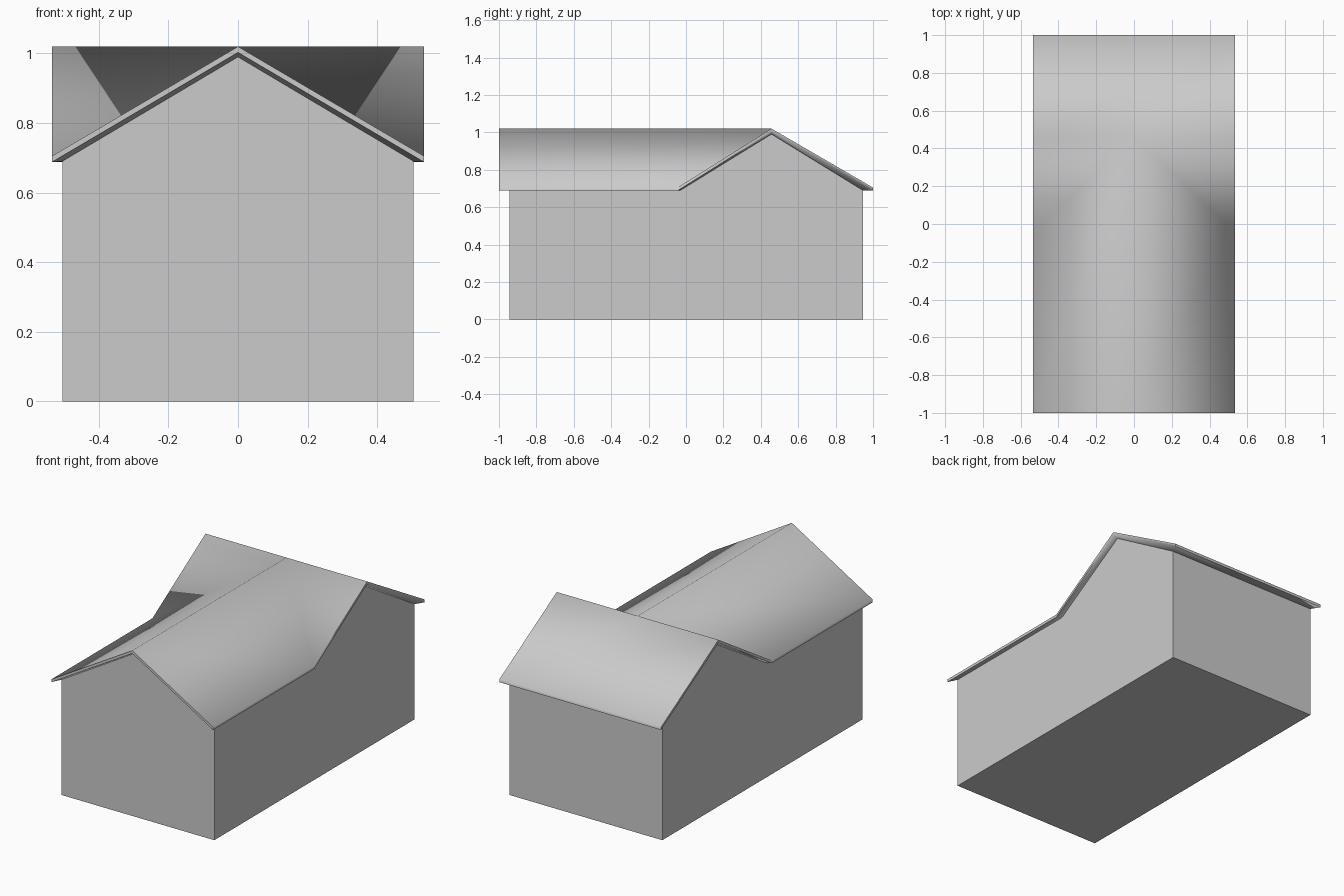
import bpy
import bmesh
import math

cube = bpy.data.objects.get("Cube")
if cube:
    bpy.data.objects.remove(cube, do_unlink=True)

grey = bpy.data.materials.new("plain grey")
grey.use_nodes = True
colour = (0.6, 0.6, 0.6, 1)
grey.diffuse_color = colour
grey.node_tree.nodes["Principled BSDF"].inputs["Base Color"].default_value = colour

CROSS_RIDGE = 0.457


def outline(half_x, half_y, valley_y, eave, ridge):
    """Outline of a front gable joined to a cross gable, anticlockwise."""
    right = [(half_x, -half_y, eave), (half_x, valley_y, eave),
             (half_x, CROSS_RIDGE, ridge), (half_x, half_y, eave)]
    left = [(-x, y, z) for x, y, z in reversed(right)]
    return [(0, -half_y, ridge)] + right + left


def ring(bm, points):
    return [bm.verts.new(p) for p in points]


def bridge(bm, upper, lower):
    for i in range(len(upper)):
        j = (i + 1) % len(upper)
        bm.faces.new((upper[i], lower[i], lower[j], upper[j]))


def finish(bm, name, angle=None):
    bmesh.ops.recalc_face_normals(bm, faces=bm.faces)
    mesh = bpy.data.meshes.new(name)
    bm.to_mesh(mesh)
    bm.free()
    mesh.materials.append(grey)
    obj = bpy.data.objects.new(name, mesh)
    bpy.context.collection.objects.link(obj)
    if angle:
        bpy.ops.object.select_all(action='DESELECT')
        obj.select_set(True)
        bpy.context.view_layer.objects.active = obj
        bpy.ops.object.shade_smooth_by_angle(angle=math.radians(angle))
    return obj


roof_line = outline(0.535, 1.0, -0.045, 0.705, 1.02)
wall_line = outline(0.505, 0.945, -0.03, 0.69, 0.99)

# Walls: gabled shell down to a flat floor
bm = bmesh.new()
top = ring(bm, wall_line)
base = ring(bm, [(x, y, 0) for x, y, z in wall_line])
bridge(bm, top, base)
bm.faces.new(base)
finish(bm, "walls")

# Roof: two crossing gables, a thin rim and soffits back to the walls
bm = bmesh.new()
edge = ring(bm, roof_line)
fc, fr, vr, rr, br, bl, rl, vl, fl = edge
middle = bm.verts.new((0, CROSS_RIDGE, 1.02))
for face in ((fl, fc, middle, vl), (fc, fr, vr, middle), (vr, rr, middle),
             (rr, br, bl, rl, middle), (rl, vl, middle)):
    bm.faces.new(face)
rim = ring(bm, [(x, y, z - 0.017) for x, y, z in roof_line])
soffit = ring(bm, wall_line)
bridge(bm, edge, rim)
bridge(bm, rim, soffit)
finish(bm, "roof", angle=70)
